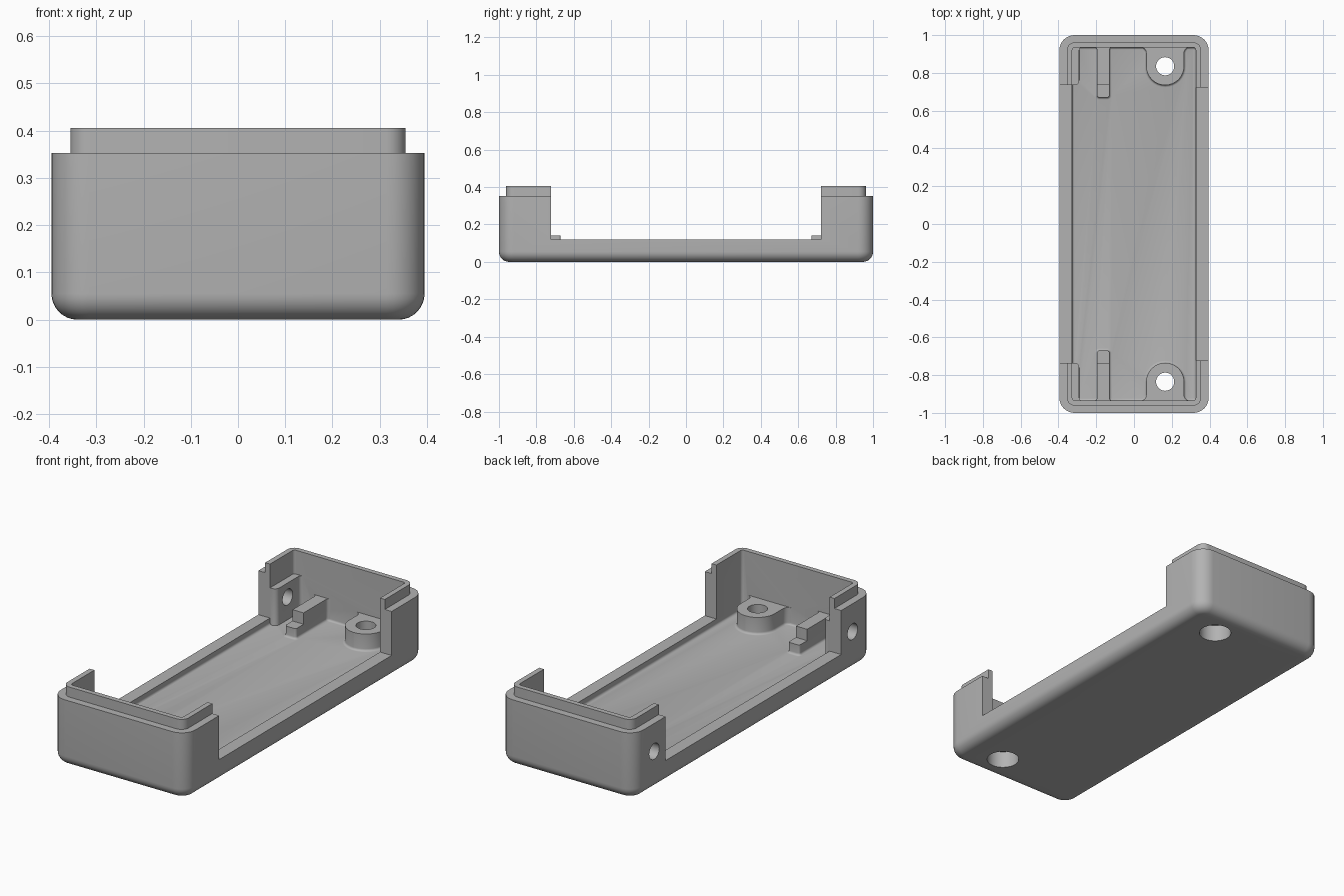
import bpy, bmesh
from math import pi, sin, cos

if "Cube" in bpy.data.objects:
    bpy.data.objects.remove(bpy.data.objects["Cube"])

grey = bpy.data.materials.new("plain grey")
grey.use_nodes = True
COLOUR = (0.45, 0.45, 0.45, 1)
grey.diffuse_color = COLOUR
grey.node_tree.nodes["Principled BSDF"].inputs["Base Color"].default_value = COLOUR

FLOOR, SILL, RIM, TOP = 0.085, 0.12, 0.353, 0.406
WALL_Y = 0.935


def arc(cx, cy, r, a0, a1, n=8):
    """Points along an arc, angles in quarter turns."""
    return [(cx + r * cos(pi / 2 * (a0 + (a1 - a0) * i / n)),
             cy + r * sin(pi / 2 * (a0 + (a1 - a0) * i / n))) for i in range(n + 1)]


def rounded_rect(hx, hy, r):
    pts = []
    for q, (sx, sy) in enumerate([(1, 1), (-1, 1), (-1, -1), (1, -1)]):
        pts += arc(sx * (hx - r), sy * (hy - r), r, q, q + 1)
    return pts


def footprint(x0, x1, tip, r, flare, side):
    """Outline of a block growing from an end wall, flared where it joins it."""
    w = WALL_Y
    pts = [(x0 - flare, w + 0.02)]
    pts += arc(x0 - flare, w - flare, flare, 1, 0)
    pts += arc(x0 + r, tip + r, r, 2, 3)
    pts += arc(x1 - r, tip + r, r, 3, 4)
    pts += arc(x1 + flare, w - flare, flare, 2, 1)
    pts += [(x1 + flare, w + 0.02)]
    return [(x, side * y) for x, y in pts]


def loft(name, sections):
    """Solid through a stack of (outline, z) sections."""
    bm = bmesh.new()
    rings = [[bm.verts.new((x, y, z)) for x, y in pts] for pts, z in sections]
    n = len(rings[0])
    for a, b in zip(rings, rings[1:]):
        for i in range(n):
            j = (i + 1) % n
            bm.faces.new((a[i], a[j], b[j], b[i]))
    bm.faces.new(rings[0])
    bm.faces.new(rings[-1])
    bmesh.ops.remove_doubles(bm, verts=bm.verts, dist=0.00005)
    bmesh.ops.recalc_face_normals(bm, faces=bm.faces)
    mesh = bpy.data.meshes.new(name)
    bm.to_mesh(mesh)
    bm.free()
    ob = bpy.data.objects.new(name, mesh)
    bpy.context.collection.objects.link(ob)
    mesh.materials.append(grey)
    return ob


def box(name, x0, x1, hy, z0, z1):
    return loft(name, [([(x0, -hy), (x1, -hy), (x1, hy), (x0, hy)], z) for z in (z0, z1)])


def cylinder(name, r, z0, z1, x=0, y=0):
    circle = arc(x, y, r, 0, 4, 40)[:-1]
    return loft(name, [(circle, z0), (circle, z1)])


def combine(target, tool, operation):
    """Boolean the tool into the target, then discard the tool."""
    mod = target.modifiers.new(operation, 'BOOLEAN')
    mod.operation, mod.solver, mod.object = operation, 'EXACT', tool
    bpy.context.view_layer.objects.active = target
    bpy.ops.object.modifier_apply(modifier=mod.name)
    bpy.data.objects.remove(tool)


def block(x0, x1, tip, r, flare, side, top, fillet=0.012):
    """Raised block on the floor with a small fillet round its foot."""
    sections = [(footprint(x0 - fillet, x1 + fillet, tip - fillet, r + fillet, flare, side),
                 FLOOR - 0.02)]
    for i in range(5):
        a = pi / 2 * i / 4
        e = fillet * (1 - sin(a))
        sections.append((footprint(x0 - e, x1 + e, tip - e, r + e, flare, side),
                         FLOOR + fillet * (1 - cos(a))))
    sections.append((footprint(x0, x1, tip, r, flare, side), top))
    return loft("block", sections)


# Outer shell: filleted underside, straight walls, stepped lip
HX, HY, R, F = 0.395, 1.0, 0.08, 0.055
shell = []
for i in range(9):
    a = pi / 2 * i / 8
    e = F * (1 - sin(a))
    shell.append((rounded_rect(HX - e, HY - e, R - e), F * (1 - cos(a))))
lip = rounded_rect(0.355, 0.962, 0.042)
shell += [(rounded_rect(HX, HY, R), RIM), (lip, RIM), (lip, TOP)]
case = loft("enclosure_base", shell)

# Cavity with a small fillet along the floor
cavity = []
for i in range(5):
    a = pi / 2 * i / 4
    e = 0.012 * (1 - sin(a))
    cavity.append((rounded_rect(0.327 - e, WALL_Y - e, 0.014 - e), FLOOR + 0.012 * (1 - cos(a))))
cavity.append((rounded_rect(0.327, WALL_Y, 0.014), 0.6))
combine(case, loft("cavity", cavity), 'DIFFERENCE')

# Long openings in both side walls
combine(case, box("opening", 0, 0.6, 0.722, SILL, 0.6), 'DIFFERENCE')
combine(case, box("opening", -0.6, 0, 0.735, SILL, 0.6), 'DIFFERENCE')

for side in (-1, 1):
    # Screw boss, stepped rib and thickened corner at each end
    combine(case, block(0.065, 0.265, 0.735, 0.0999, 0.03, side, 0.175), 'UNION')
    combine(case, block(-0.195, -0.13, 0.67, 0.012, 0.015, side, 0.14), 'UNION')
    combine(case, block(-0.195, -0.13, 0.735, 0.001, 0.015, side, 0.2, 0.0005), 'UNION')
    combine(case, block(-0.36, -0.29, 0.735, 0.025, 0.015, side, 0.28, 0.0005), 'UNION')

    # Screw hole with a wide recess underneath
    combine(case, cylinder("screw_hole", 0.048, -0.1, 0.4, 0.165, side * 0.835), 'DIFFERENCE')
    combine(case, cylinder("screw_recess", 0.08, -0.1, 0.09, 0.165, side * 0.835), 'DIFFERENCE')

    # Round hole through the side wall
    hole = cylinder("side_hole", 0.042, -0.1, 0.15)
    hole.rotation_euler = (0, pi / 2, 0)
    hole.location = (-0.395, side * 0.83, 0.205)
    bpy.context.view_layer.update()
    combine(case, hole, 'DIFFERENCE')

bpy.ops.object.select_all(action='DESELECT')
case.select_set(True)
bpy.context.view_layer.objects.active = case
bpy.ops.object.shade_smooth_by_angle(angle=pi / 6)
